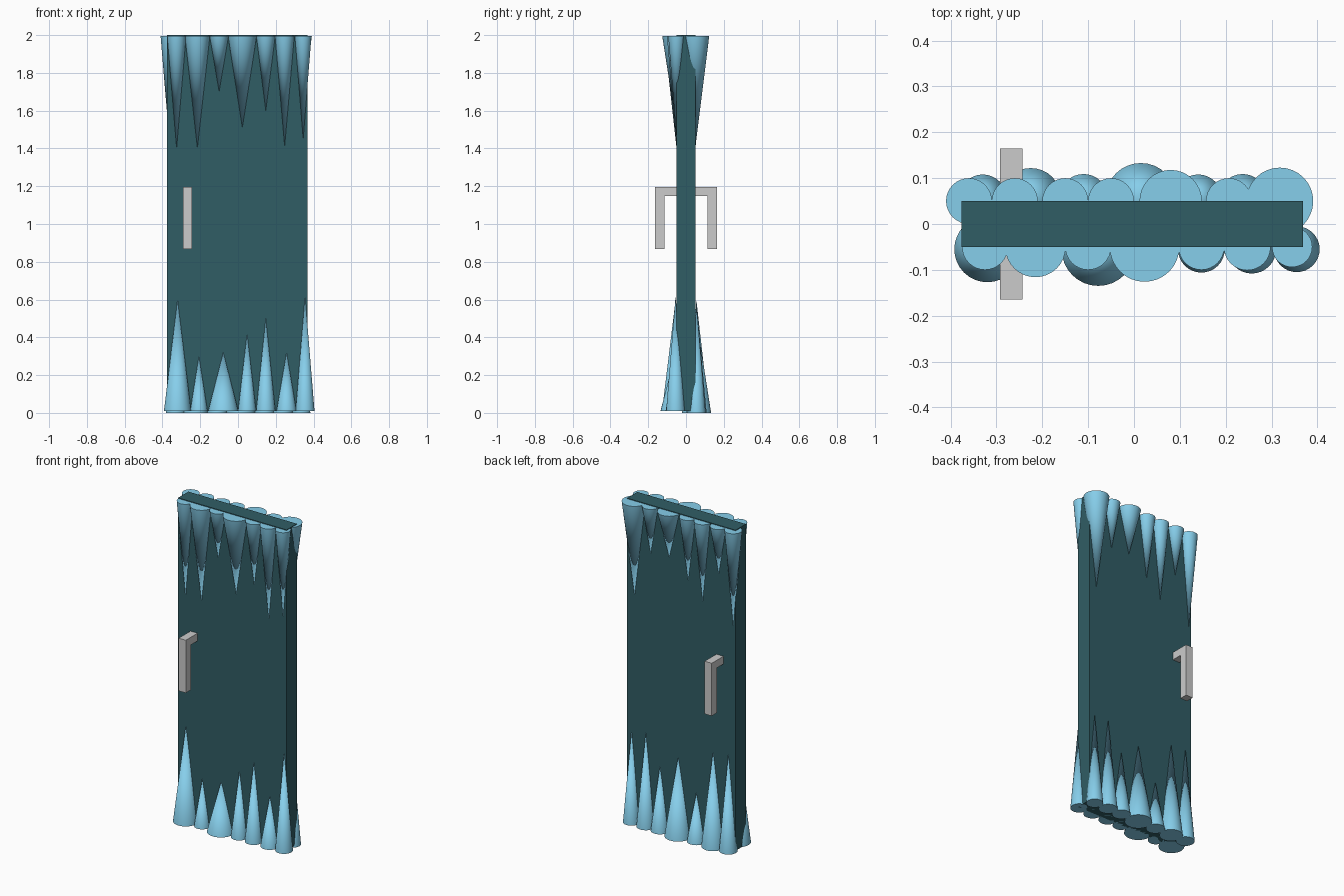
import bpy, bmesh, math

if "Cube" in bpy.data.objects:
    bpy.data.objects.remove(bpy.data.objects["Cube"])


def material(name, color):
    m = bpy.data.materials.new(name)
    m.diffuse_color = (*color, 1)
    m.use_nodes = True
    m.node_tree.nodes["Principled BSDF"].inputs["Base Color"].default_value = m.diffuse_color
    return m


slab_mat = material("dark_teal", (0.03, 0.11, 0.13))
ice_mat = material("ice_blue", (0.24, 0.62, 0.83))


def finish(name, bm, mat=None):
    bmesh.ops.recalc_face_normals(bm, faces=bm.faces[:])
    me = bpy.data.meshes.new(name)
    bm.to_mesh(me)
    bm.free()
    ob = bpy.data.objects.new(name, me)
    bpy.context.collection.objects.link(ob)
    if mat:
        me.materials.append(mat)
    return ob


def icicle(name, x, y, radius, base_z, tip_z):
    """Cone with its round base at base_z and its point at tip_z."""
    n = 32
    bm = bmesh.new()
    ring = [bm.verts.new((x + radius * math.cos(2 * math.pi * i / n),
                          y + radius * math.sin(2 * math.pi * i / n), base_z))
            for i in range(n)]
    tip = bm.verts.new((x, y, tip_z))
    bm.faces.new(ring)
    for i in range(n):
        side = bm.faces.new((ring[i], ring[(i + 1) % n], tip))
        side.smooth = True
    ob = finish(name, bm, ice_mat)
    bpy.context.view_layer.objects.active = ob
    ob.select_set(True)
    bpy.ops.object.shade_smooth_by_angle(angle=math.radians(40))
    ob.select_set(False)


# Door slab
bm = bmesh.new()
bmesh.ops.create_cube(bm, size=1)
for v in bm.verts:
    v.co.x = v.co.x * 0.745 - 0.0035
    v.co.y *= 0.1
    v.co.z = v.co.z * 1.99 + 1.005
finish("door_slab", bm, slab_mat)

# Icicles: (x, radius, tip height) for each row
rows = {
    "front_top_icicle": (-0.05, 1.996, [
        (-0.325, 0.05, 1.40), (-0.215, 0.066, 1.40), (-0.10, 0.05, 1.70),
        (0.023, 0.076, 1.51), (0.147, 0.05, 1.60), (0.247, 0.051, 1.41),
        (0.345, 0.044, 1.45)]),
    "back_top_icicle": (0.05, 1.996, [
        (-0.36, 0.05, 1.40), (-0.26, 0.05, 1.70), (-0.15, 0.05, 1.50),
        (-0.05, 0.05, 1.60), (0.08, 0.068, 1.71), (0.207, 0.05, 1.70),
        (0.318, 0.073, 1.41)]),
    "front_bottom_icicle": (-0.055, 0.01, [
        (-0.32, 0.072, 0.60), (-0.207, 0.046, 0.30), (-0.078, 0.08, 0.32),
        (0.048, 0.048, 0.42), (0.147, 0.051, 0.50), (0.257, 0.053, 0.32),
        (0.355, 0.05, 0.62)]),
    "back_bottom_icicle": (0.056, 0.0, [
        (-0.33, 0.052, 0.60), (-0.225, 0.066, 0.59), (-0.11, 0.053, 0.30),
        (0.015, 0.077, 0.49), (0.14, 0.052, 0.40), (0.237, 0.053, 0.58),
        (0.335, 0.048, 0.57)]),
}
for name, (y, base_z, cones) in rows.items():
    for i, (x, r, tip) in enumerate(cones):
        icicle(f"{name}_{i + 1}", x, y, r, base_z, tip)

# Handle: U profile passing through the slab, extruded along x
bm = bmesh.new()
half = [(0.165, 1.195), (0.165, 0.868), (0.115, 0.868), (0.115, 1.147)]
profile = half + [(-y, z) for y, z in reversed(half)]
face = bm.faces.new([bm.verts.new((-0.292, y, z)) for y, z in profile])
out = bmesh.ops.extrude_face_region(bm, geom=[face])
for v in out["geom"]:
    if isinstance(v, bmesh.types.BMVert):
        v.co.x = -0.243
finish("door_handle", bm)
